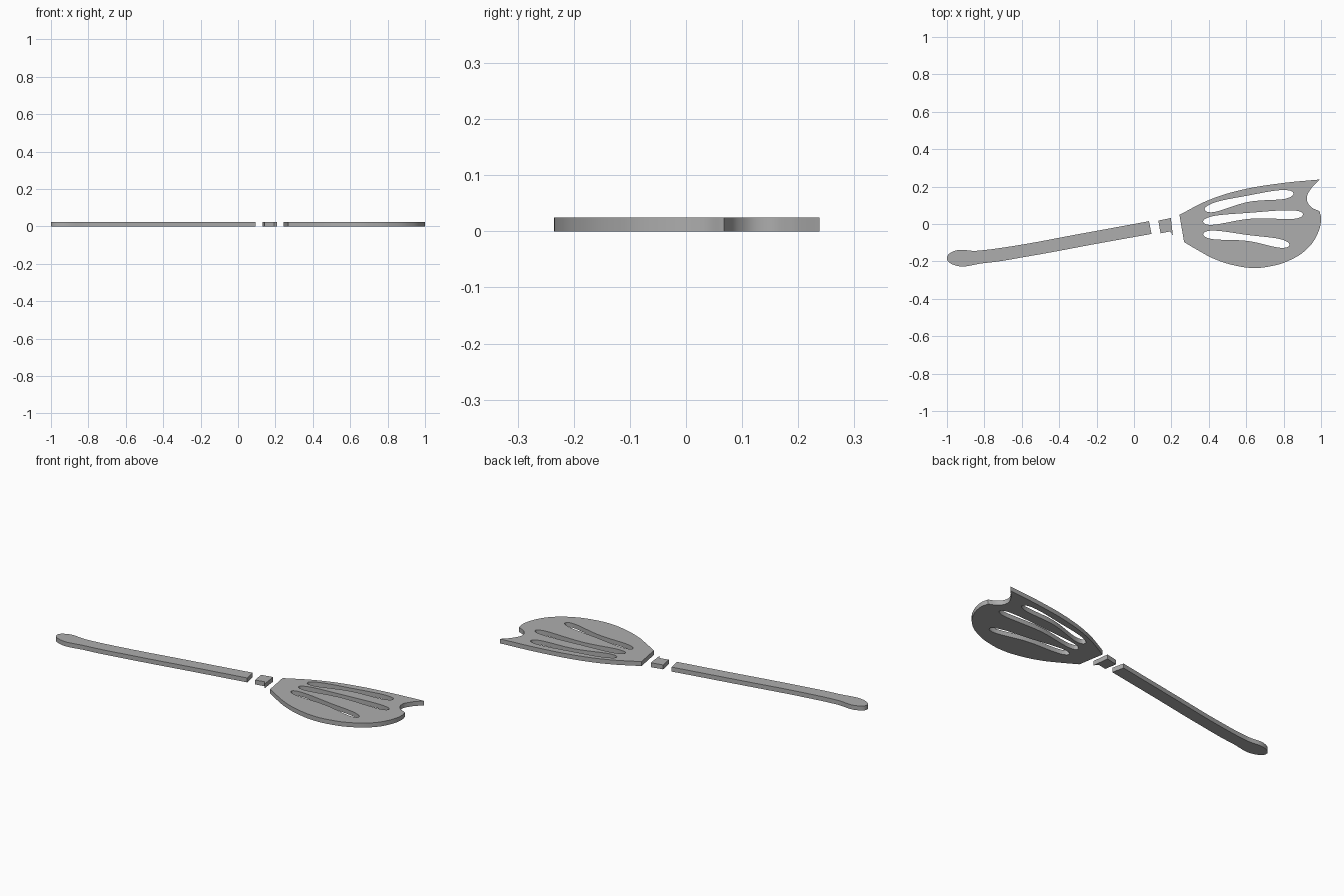
import bpy
from math import radians
from mathutils import Vector

cube = bpy.data.objects.get("Cube")
if cube:
    bpy.data.objects.remove(cube, do_unlink=True)

THICK = 0.025

grey = bpy.data.materials.new("plain grey")
grey.use_nodes = True
colour = (0.42, 0.42, 0.42, 1)
grey.diffuse_color = colour
grey.node_tree.nodes["Principled BSDF"].inputs["Base Color"].default_value = colour


def add_outline(curve, points, corners):
    """Closed smooth outline; the listed point indices stay sharp."""
    spline = curve.splines.new('BEZIER')
    spline.bezier_points.add(len(points) - 1)
    spline.use_cyclic_u = True
    spline.resolution_u = 10
    for i, (bp, (x, y)) in enumerate(zip(spline.bezier_points, points)):
        bp.co = (x, y, 0)
        kind = 'VECTOR' if i in corners else 'AUTO'
        bp.handle_left_type = bp.handle_right_type = kind


def slot(start, middle, end, r):
    """Rounded slot bent through three centre points."""
    a, m, b = Vector(start), Vector(middle), Vector(end)
    d = (b - a).normalized()
    n = Vector((-d.y, d.x))
    return [a + n * r, a - d * r, a - n * r, m - n * r,
            b - n * r, b + d * r, b + n * r, m + n * r]


def plate(name, points, corners, holes=()):
    """Flat extruded plate with optional holes, standing on z = 0."""
    curve = bpy.data.curves.new(name, 'CURVE')
    curve.dimensions = '2D'
    curve.fill_mode = 'BOTH'
    curve.extrude = THICK / 2
    add_outline(curve, points, corners)
    for hole in holes:
        add_outline(curve, hole, ())
    curve.materials.append(grey)
    obj = bpy.data.objects.new(name, curve)
    bpy.context.collection.objects.link(obj)
    obj.location.z = THICK / 2
    bpy.ops.object.select_all(action='DESELECT')
    obj.select_set(True)
    bpy.context.view_layer.objects.active = obj
    bpy.ops.object.convert(target='MESH')
    obj = bpy.context.view_layer.objects.active
    bpy.ops.object.mode_set(mode='EDIT')
    bpy.ops.mesh.select_all(action='SELECT')
    bpy.ops.mesh.remove_doubles(threshold=0.0002)
    bpy.ops.mesh.normals_make_consistent(inside=False)
    bpy.ops.object.mode_set(mode='OBJECT')
    bpy.ops.object.shade_smooth_by_angle(angle=radians(30))


# Handle with a rounded tip and a square-cut end
plate("handle", [
    (0.08, 0.015), (0, 0), (-0.29, -0.053), (-0.66, -0.12), (-0.84, -0.143),
    (-0.97, -0.148), (-1, -0.182), (-0.97, -0.216), (-0.8, -0.209),
    (-0.56, -0.172), (-0.18, -0.102), (0.094, -0.053)], (0, 1, 11))

# Small loose neck piece with a spur
plate("neck_piece", [
    (0.13, 0.018), (0.197, 0.032), (0.208, -0.06), (0.193, -0.04),
    (0.142, -0.05)], range(5))

# Slotted blade with a notch at the far end
plate("blade", [
    (0.243, 0.049), (0.4, 0.128), (0.565, 0.18), (0.78, 0.217), (0.992, 0.238),
    (0.944, 0.185), (0.924, 0.137), (0.944, 0.094), (0.992, 0.068),
    (1, 0.03), (0.98, -0.055), (0.925, -0.133), (0.83, -0.195),
    (0.73, -0.226), (0.64, -0.235), (0.54, -0.222), (0.43, -0.187),
    (0.35, -0.145), (0.268, -0.097)], (0, 4, 8, 18),
    [slot((0.395, 0.08), (0.61, 0.135), (0.835, 0.162), 0.017),
     slot((0.386, 0.014), (0.62, 0.044), (0.887, 0.051), 0.016),
     slot((0.386, -0.055), (0.61, -0.075), (0.815, -0.11), 0.016)])
